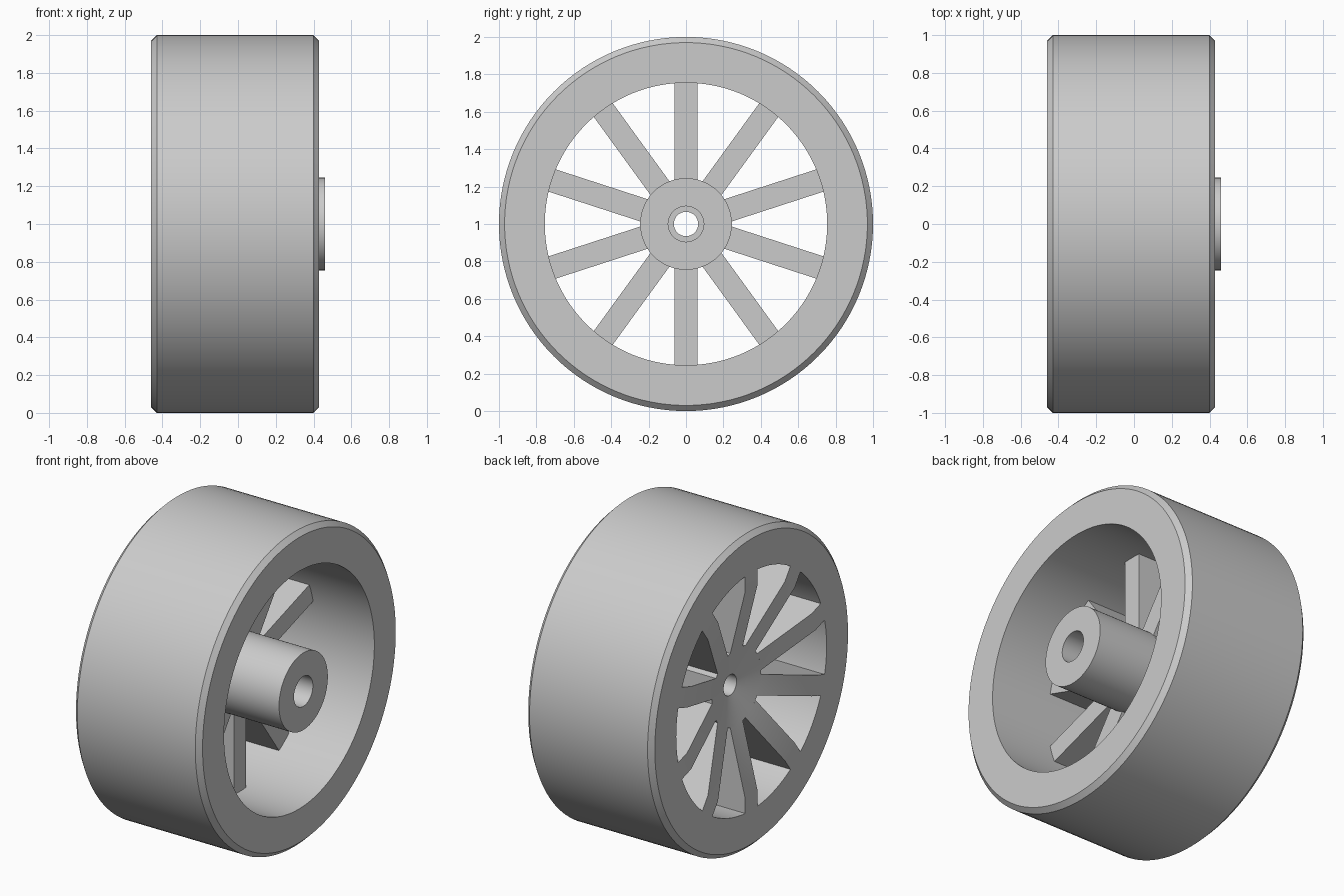
import bpy
import bmesh
from math import cos, sin, pi, radians, sqrt

if "Cube" in bpy.data.objects:
    bpy.data.objects.remove(bpy.data.objects["Cube"], do_unlink=True)

# Main dimensions, with the axle along x
SIDES = 128
AXLE_Z = 1.0
OUTER, INNER = 1.0, 0.755
FACE_LEFT, FACE_RIGHT = -0.46, 0.43
CHAMFER = 0.03
HUB_R, HUB_END = 0.245, 0.46
BORE_R, SOCKET_R = 0.065, 0.095
LIP_R, DISH_FLOOR = 0.66, -0.31
SPOKES, SPOKE_HALF, SPOKE_BACK = 10, 0.0625, 0.014

grey = bpy.data.materials.new("light grey")
grey.use_nodes = True
colour = (0.6, 0.6, 0.6, 1)
grey.diffuse_color = colour
grey.node_tree.nodes["Principled BSDF"].inputs["Base Color"].default_value = colour


def dish(r):
    """Depth of the shallow cone that sinks from the lip to the bore."""
    t = min(1, (LIP_R - r) / (LIP_R - BORE_R))
    return FACE_LEFT + max(0, t) * (DISH_FLOOR - FACE_LEFT)


def finish(bm, name):
    bmesh.ops.recalc_face_normals(bm, faces=bm.faces)
    mesh = bpy.data.meshes.new(name)
    bm.to_mesh(mesh)
    bm.free()
    mesh.materials.append(grey)
    obj = bpy.data.objects.new(name, mesh)
    bpy.context.collection.objects.link(obj)
    obj.location.z = AXLE_Z
    bpy.ops.object.select_all(action="DESELECT")
    obj.select_set(True)
    bpy.context.view_layer.objects.active = obj
    bpy.ops.object.shade_smooth_by_angle(angle=radians(25))
    return obj


def loft(bm, rings, closed):
    """Bridge rings of vertices, then close the loop or cap both ends."""
    n = len(rings[0])
    pairs = list(zip(rings, rings[1:]))
    if closed:
        pairs.append((rings[-1], rings[0]))
    else:
        bm.faces.new(rings[0])
        bm.faces.new(rings[-1])
    for a, b in pairs:
        for i in range(n):
            j = (i + 1) % n
            bm.faces.new((a[i], a[j], b[j], b[i]))


def lathe(name, profile):
    """Turn a closed (x, radius) profile around the axle."""
    bm = bmesh.new()
    rings = []
    for k in range(SIDES):
        a = 2 * pi * k / SIDES
        rings.append([bm.verts.new((x, r * sin(a), r * cos(a))) for x, r in profile])
    loft(bm, rings, True)
    return finish(bm, name)


# Wide rim with chamfered outer edges
lathe("rim", [
    (FACE_LEFT, INNER), (FACE_LEFT, OUTER - CHAMFER),
    (FACE_LEFT + CHAMFER, OUTER), (FACE_RIGHT - CHAMFER, OUTER),
    (FACE_RIGHT, OUTER - CHAMFER), (FACE_RIGHT, INNER),
])

# Hub with a stepped bore and a conical left face
lathe("hub", [
    (dish(BORE_R), BORE_R), (dish(HUB_R), HUB_R), (HUB_END, HUB_R),
    (HUB_END, SOCKET_R), (0, SOCKET_R), (0, BORE_R),
])


# Spokes follow the dish on the left and are flat on the right
def spoke(name, angle):
    bm = bmesh.new()
    steps = 6
    sections = []
    for k in range(steps + 1):
        v = SPOKE_HALF * (2 * k / steps - 1)
        outline = [(SPOKE_BACK, HUB_R), (SPOKE_BACK, INNER), (FACE_LEFT, INNER),
                   (FACE_LEFT, LIP_R), (dish(HUB_R), HUB_R)]
        ring = []
        for x, r in outline:
            u = sqrt(r * r - v * v)
            y = u * sin(angle) + v * cos(angle)
            z = u * cos(angle) - v * sin(angle)
            ring.append(bm.verts.new((x, y, z)))
        sections.append(ring)
    loft(bm, sections, False)
    finish(bm, name)


for i in range(SPOKES):
    spoke(f"spoke_{i + 1}", 2 * pi * i / SPOKES)
